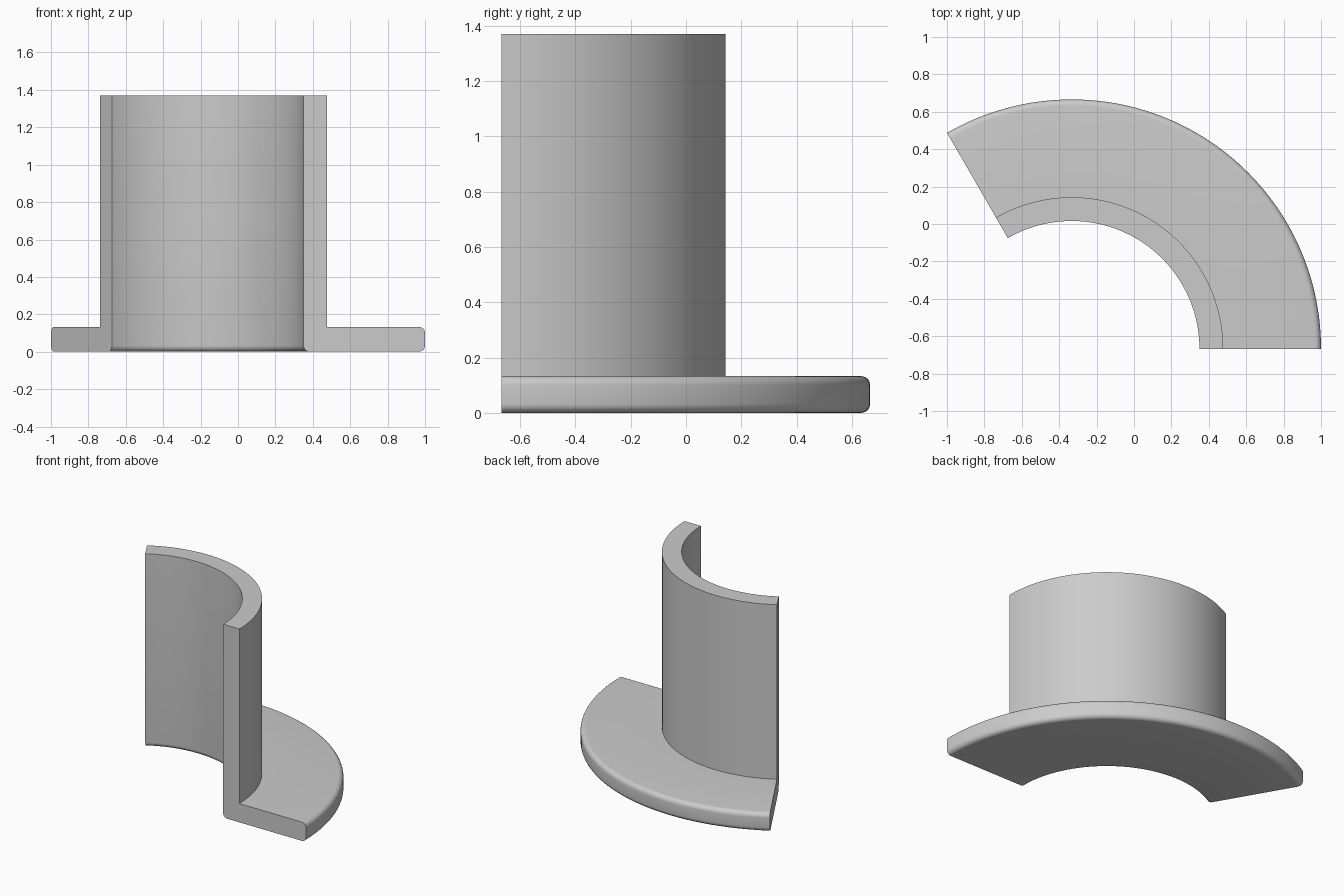
import bpy, bmesh
from math import pi, cos, sin, radians

if "Cube" in bpy.data.objects:
    bpy.data.objects.remove(bpy.data.objects["Cube"])

CENTRE_X, CENTRE_Y = -0.333, -0.667
R_IN, R_WALL, R_RIM = 0.683, 0.81, 1.333
FLANGE, HEIGHT, FILLET = 0.133, 1.37, 0.033
SWEEP, STEPS = radians(120), 64

grey = bpy.data.materials.new("light grey")
grey.use_nodes = True
colour = (0.6, 0.6, 0.6, 1)
grey.diffuse_color = colour
grey.node_tree.nodes["Principled BSDF"].inputs["Base Color"].default_value = colour


def fillet(r, z, start, steps=6):
    """Quarter-round corner centred on (r, z)."""
    angles = [start + pi / 2 * i / steps for i in range(steps + 1)]
    return [(r + FILLET * cos(a), z + FILLET * sin(a)) for a in angles]


# L-shaped section with rounded lower bore edge and rounded rim
profile = (fillet(R_IN + FILLET, FILLET, pi)
           + fillet(R_RIM - FILLET, FILLET, -pi / 2)
           + fillet(R_RIM - FILLET, FLANGE - FILLET, 0)
           + [(R_WALL, FLANGE), (R_WALL, HEIGHT), (R_IN, HEIGHT)])

# Sweep the section through the arc and close both cut ends
bm = bmesh.new()
rings = []
for i in range(STEPS + 1):
    a = SWEEP * i / STEPS
    rings.append([bm.verts.new((CENTRE_X + r * cos(a), CENTRE_Y + r * sin(a), z))
                  for r, z in profile])
n = len(profile)
for a, b in zip(rings, rings[1:]):
    for j in range(n):
        k = (j + 1) % n
        bm.faces.new((a[j], a[k], b[k], b[j]))
bm.faces.new(rings[0])
bm.faces.new(rings[-1][::-1])
bmesh.ops.recalc_face_normals(bm, faces=bm.faces)

mesh = bpy.data.meshes.new("flanged_sleeve_segment")
bm.to_mesh(mesh)
bm.free()
mesh.materials.append(grey)
sleeve = bpy.data.objects.new("flanged_sleeve_segment", mesh)
bpy.context.collection.objects.link(sleeve)

# Smooth curved surfaces, crisp cut edges
bpy.ops.object.select_all(action='DESELECT')
sleeve.select_set(True)
bpy.context.view_layer.objects.active = sleeve
bpy.ops.object.shade_smooth_by_angle(angle=radians(30))
